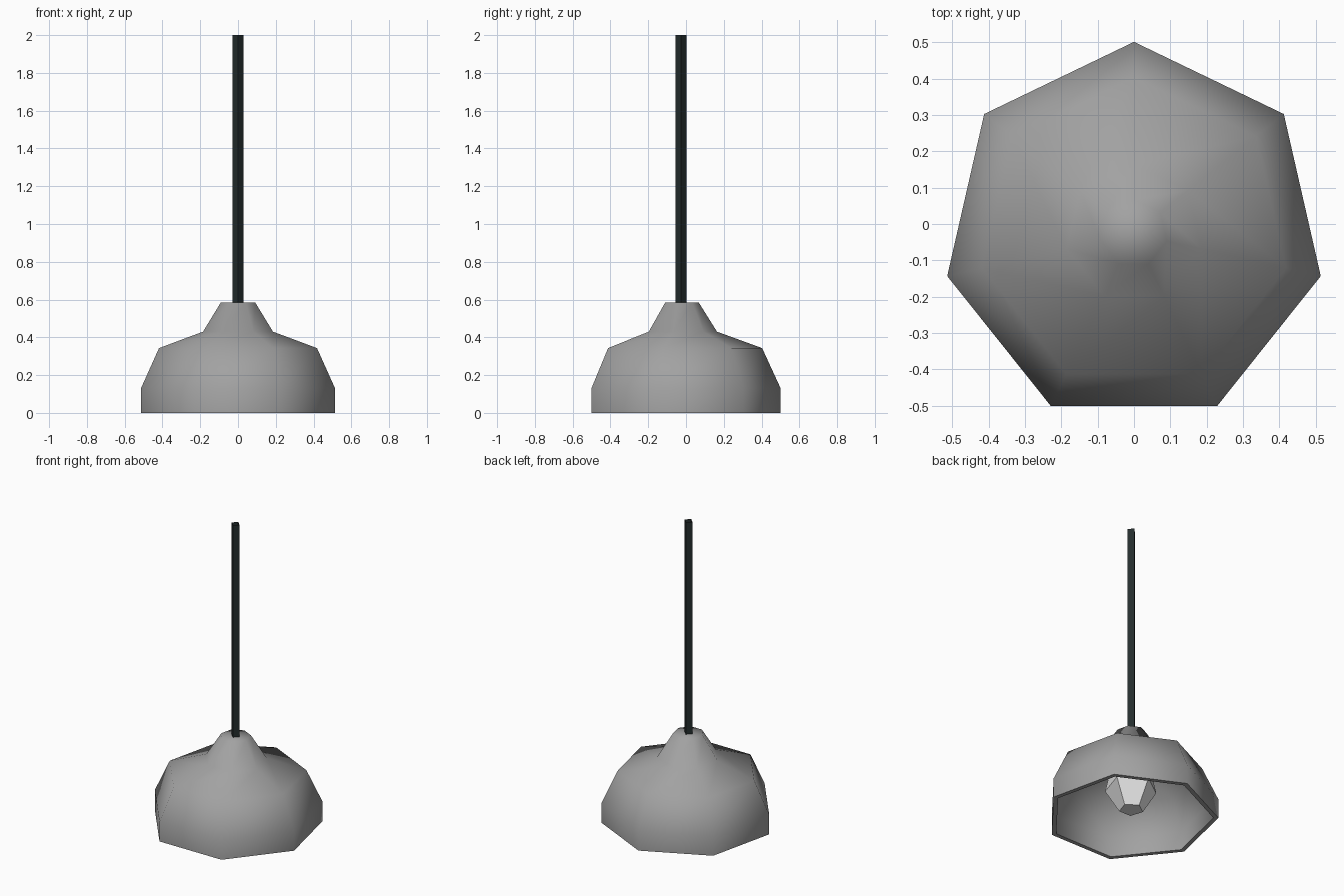
import bpy, math

if "Cube" in bpy.data.objects:
    bpy.data.objects.remove(bpy.data.objects["Cube"])

CY = -0.026  # lamp axis sits slightly in front of the origin


def material(name, rgb):
    m = bpy.data.materials.new(name)
    m.diffuse_color = (*rgb, 1)
    m.use_nodes = True
    m.node_tree.nodes["Principled BSDF"].inputs["Base Color"].default_value = m.diffuse_color
    return m


def lathe(name, profile, sides, mat, turn=90, cap_start=False, cap_end=False, smooth=None):
    """Revolve (radius, z) pairs with a low number of sides."""
    verts, faces = [], []
    for r, z in profile:
        for i in range(sides):
            a = math.radians(turn) + 2 * math.pi * i / sides
            verts.append((r * math.cos(a), CY + r * math.sin(a), z))
    for k in range(len(profile) - 1):
        for i in range(sides):
            j = (i + 1) % sides
            faces.append((k * sides + i, k * sides + j, (k + 1) * sides + j, (k + 1) * sides + i))
    if cap_start:
        faces.append(tuple(reversed(range(sides))))
    if cap_end:
        n = (len(profile) - 1) * sides
        faces.append(tuple(range(n, n + sides)))
    mesh = bpy.data.meshes.new(name)
    mesh.from_pydata(verts, [], faces)
    mesh.materials.append(mat)
    obj = bpy.data.objects.new(name, mesh)
    bpy.context.collection.objects.link(obj)
    if smooth:
        bpy.ops.object.select_all(action='DESELECT')
        obj.select_set(True)
        bpy.context.view_layer.objects.active = obj
        bpy.ops.object.shade_smooth_by_angle(angle=math.radians(smooth))
    return obj


grey = material("grey_metal", (0.36, 0.36, 0.36))
black = material("dark_cord", (0.018, 0.026, 0.026))
white = material("bulb_white", (0.8, 0.8, 0.8))

# Seven-sided shade: rim, then outside wall up to the closed neck
lathe("shade", [(0.497, 0), (0.527, 0), (0.527, 0.13), (0.429, 0.343), (0.19, 0.43), (0.093, 0.585)],
      7, grey, cap_end=True, smooth=65)

# Lining of the shade
lathe("shade_lining", [(0.497, 0), (0.497, 0.125), (0.41, 0.32), (0.175, 0.41), (0.08, 0.56)],
      7, grey, cap_end=True, smooth=65)

# Square hanging cord, open at the top
lathe("cord", [(0.0285, 0.57), (0.0285, 2.0)], 4, black)

# Five-sided bulb under the neck
lathe("bulb", [(0.075, 0.05), (0.163, 0.20), (0.14, 0.30), (0.07, 0.42), (0.07, 0.55)],
      5, white, cap_start=True)
